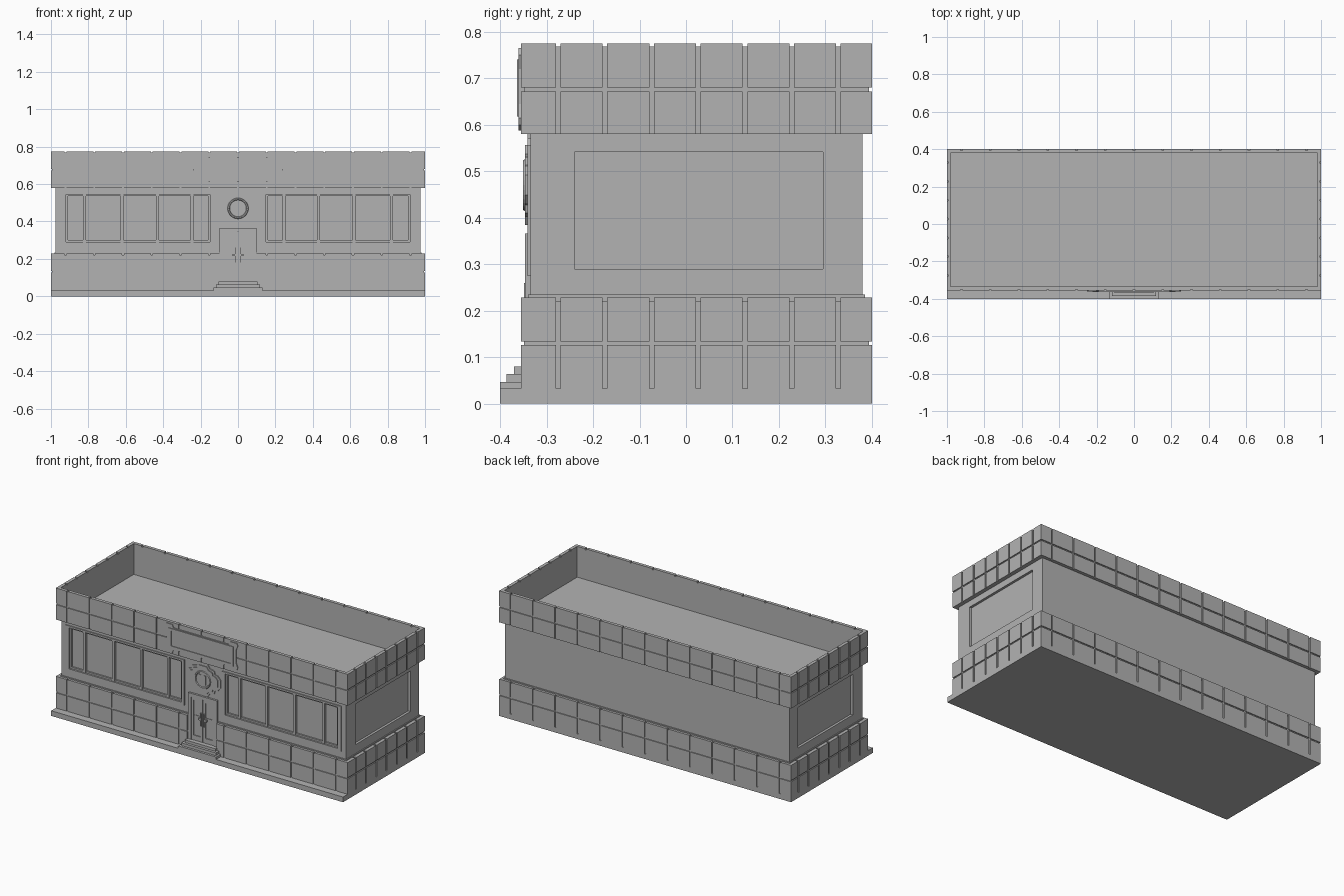
import bpy, bmesh, math

old = bpy.data.objects.get("Cube")
if old:
    bpy.data.objects.remove(old, do_unlink=True)

grey = bpy.data.materials.new("plain_grey")
grey.use_nodes = True
grey.diffuse_color = (0.45, 0.45, 0.45, 1)
grey.node_tree.nodes["Principled BSDF"].inputs["Base Color"].default_value = grey.diffuse_color

W, FRONT, BACK = 1.0, -0.355, 0.40      # outer faces of the tiled bands
GROOVE, DEPTH = 0.010, 0.006            # groove width and depth
WX, WF, WB = 0.975, -0.335, 0.38        # outer faces of the walls


def finish(name, bm):
    bmesh.ops.recalc_face_normals(bm, faces=bm.faces)
    mesh = bpy.data.meshes.new(name)
    bm.to_mesh(mesh)
    bm.free()
    mesh.materials.append(grey)
    obj = bpy.data.objects.new(name, mesh)
    bpy.context.collection.objects.link(obj)
    return obj


def boxes(name, items):
    """One object from boxes given as (x0, x1, y0, y1, z0, z1)."""
    bm = bmesh.new()
    for b in items:
        verts = bmesh.ops.create_cube(bm, size=1)["verts"]
        for v in verts:
            v.co = [(b[2 * i] + b[2 * i + 1]) / 2 + v.co[i] * (b[2 * i + 1] - b[2 * i])
                    for i in range(3)]
    return finish(name, bm)


def mirrored(items):
    return items + [(-b[1], -b[0]) + tuple(b[2:]) for b in items]


def border(u0, u1, z0, z1, U0, U1, Z0, Z1):
    """Four rectangles between an inner and an outer rectangle."""
    return [(U0, u0, Z0, Z1), (u1, U1, Z0, Z1), (u0, u1, Z0, z0), (u0, u1, z1, Z1)]


def prism(name, points, y0, y1):
    """Extrude an x-z outline from y0 to y1."""
    bm = bmesh.new()
    face = bm.faces.new([bm.verts.new((x, y0, z)) for x, z in points])
    out = bmesh.ops.extrude_face_region(bm, geom=[face])["geom"]
    for v in out:
        if isinstance(v, bmesh.types.BMVert):
            v.co.y = y1
    return finish(name, bm)


def ring(name, cx, cz, r, tube, y):
    bpy.ops.mesh.primitive_torus_add(major_radius=r, minor_radius=tube, major_segments=32,
                                     minor_segments=6, location=(cx, y, cz),
                                     rotation=(math.pi / 2, 0, 0))
    bpy.context.object.name = name
    bpy.context.object.data.materials.append(grey)


# Tile layout
front_cuts = [0.1537 * i for i in range(-6, 7)]
side_cuts = [-0.275 + 0.1005 * i for i in range(7)]


def spans(start, end, cuts):
    cuts = [c for c in cuts if start + 0.02 < c < end - 0.02]
    lows = [start] + [c + GROOVE / 2 for c in cuts]
    highs = [c - GROOVE / 2 for c in cuts] + [end]
    return list(zip(lows, highs))


def tiles(rows, door_gap):
    t, items = 0.02, []
    front = spans(-W, W, front_cuts)
    if door_gap:
        front = spans(-W, -0.1, front_cuts) + spans(0.1, W, front_cuts)
    for z0, z1 in rows:
        items += [(a, b, FRONT, FRONT + t, z0, z1) for a, b in front]
        items += [(a, b, BACK - t, BACK, z0, z1) for a, b in spans(-W, W, front_cuts)]
        items += mirrored([(W - t, W, a, b, z0, z1) for a, b in spans(FRONT, BACK, side_cuts)])
    return items


# Pavement, steps and base
boxes("pavement", [(-W, W, -0.4, FRONT + 0.02, 0, 0.032)])
boxes("door_steps", [(-0.13, 0.13, -0.4, WF, 0.0, 0.047),
                     (-0.118, 0.118, -0.386, WF, 0.04, 0.064),
                     (-0.105, 0.105, -0.37, WF, 0.06, 0.08)])
I = W - DEPTH
boxes("base_core", [(-W, W, -0.35, BACK, 0, 0.032),
                    (-I, I, WF, BACK - DEPTH, 0.03, 0.22)] +
      mirrored([(0.1, I, FRONT + DEPTH, WF + 0.01, 0.03, 0.22)]))
boxes("base_tiles", tiles([(0.03, 0.126), (0.134, 0.228)], True))
boxes("base_ledge", [(-0.98, 0.98, -0.34, 0.385, 0.21, 0.235)])

# Walls with recessed window bays
B0, B1, Z0, Z1 = 0.15, 0.92, 0.29, 0.545
boxes("wall_core", [(-0.96, 0.96, -0.32, WB, 0.2, 0.58)])
wall = [(a, b, WF, -0.315, c, d) for a, b, c, d in border(B0, B1, Z0, Z1, 0, WX, 0.2, 0.58)]
wall += [(0.955, WX, a, b, c, d)
         for a, b, c, d in border(-0.24, 0.295, Z0, 0.541, WF, WB, 0.2, 0.58)]
boxes("wall_faces", mirrored(wall))
boxes("top_moulding", [(-0.965, 0.965, -0.341, -0.32, 0.57, 0.582)])

# Front windows
frame = [(a, b, -0.341, -0.33, c, d)
         for a, b, c, d in border(B0, B1, Z0, Z1, 0.13, 0.945, 0.275, 0.556)]
boxes("window_frames", mirrored(frame))
trim = [(a, b, -0.33, -0.315, c, d)
        for a, b, c, d in border(B0 + 0.01, B1 - 0.01, Z0 + 0.01, Z1 - 0.01, B0, B1, Z0, Z1)]
mullions = [(x - 0.008, x + 0.008, -0.335, -0.315, Z0, Z1) for x in (0.245, 0.43, 0.62, 0.82)]
boxes("window_mullions", mirrored(trim + mullions))

# Roof and tiled parapet
boxes("roof", [(-I, I, FRONT + DEPTH, BACK - DEPTH, 0.58, 0.584)])
boxes("parapet_core", [(a, b, c, d, 0.58, 0.768) for a, b, c, d in
                       border(-0.98, 0.98, FRONT + 0.02, BACK - 0.02,
                              -I, I, FRONT + DEPTH, BACK - DEPTH)])
boxes("parapet_tiles", tiles([(0.58, 0.672), (0.68, 0.775)], False))

# Double door
boxes("door_frame", [(a, b, -0.347, -0.33, c, d) for a, b, c, d in
                     border(-0.078, 0.078, 0.08, 0.345, -0.098, 0.098, 0.08, 0.366)])
leaf = [(a, b, -0.343, -0.33, c, d) for a, b, c, d in
        border(0.016, 0.064, 0.11, 0.328, 0.003, 0.078, 0.08, 0.345)]
boxes("door_leaves", mirrored(leaf))
boxes("door_panes", [(-0.078, 0.078, -0.337, -0.33, 0.08, 0.345)])
boxes("door_handles", mirrored([(0.008, 0.03, -0.349, -0.34, 0.215, 0.227),
                                (0.008, 0.015, -0.349, -0.34, 0.18, 0.26)]))

# Quatrefoil badge above the door
def lobed(scale, cz):
    quarter = [(0.118, 0.025), (0.1, 0.045), (0.08, 0.05), (0.075, 0.07), (0.045, 0.078),
               (0.03, 0.1)]
    half = quarter + [(-x, z) for x, z in reversed(quarter)]
    pts = half + [(x, -z) for x, z in reversed(half)]
    return [(x * scale, cz + z * scale) for x, z in pts]


prism("badge_rim", lobed(1.0, 0.47), -0.341, -0.33)
prism("badge_plate", lobed(0.86, 0.47), -0.346, -0.335)
ring("badge_ring", 0, 0.47, 0.05, 0.006, -0.346)
boxes("badge_bars", mirrored([(0.01, 0.022, -0.35, -0.34, 0.44, 0.5)]))

# Sign board on the parapet
half = [(0.19, 0.745), (0.2, 0.765), (0.243, 0.765), (0.25, 0.75), (0.237, 0.72),
        (0.237, 0.645), (0.25, 0.615), (0.243, 0.6), (0.2, 0.588), (0.19, 0.61)]
outline = half + [(-x, z) for x, z in reversed(half)]
prism("sign_board", outline, -0.36, -0.34)
boxes("sign_rim", [(a, b, -0.364, -0.35, c, d) for a, b, c, d in
                   border(-0.205, 0.205, 0.632, 0.725, -0.222, 0.222, 0.618, 0.74)])
